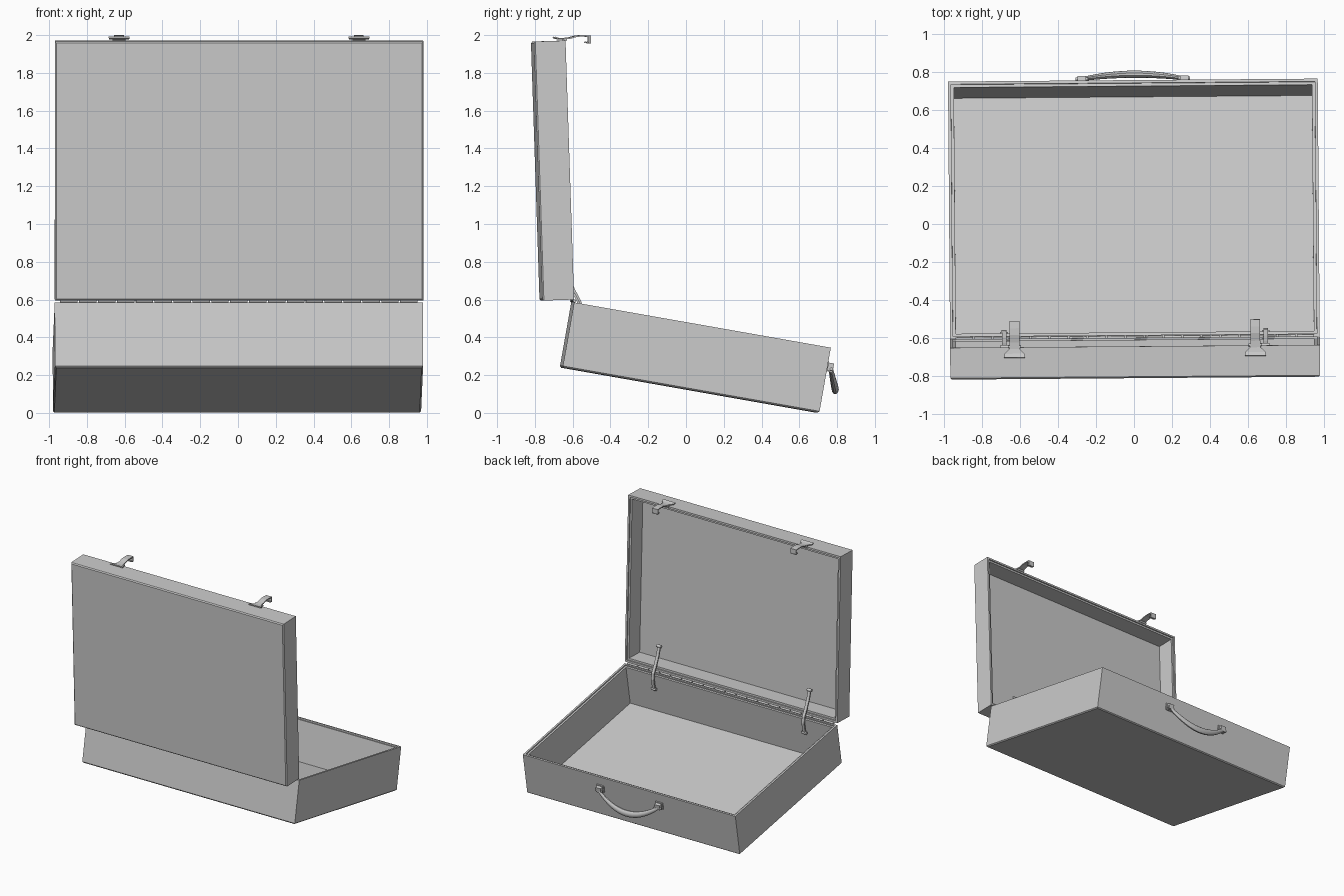
import bpy, bmesh
from math import radians, sin, cos, pi
from mathutils import Matrix, Vector

if "Cube" in bpy.data.objects:
    bpy.data.objects.remove(bpy.data.objects["Cube"])

YAW = Matrix.Rotation(radians(0.45), 4, 'Z')   # whole case sits slightly turned


def finish(name, bm, mat=Matrix(), smooth=False):
    bmesh.ops.transform(bm, matrix=YAW @ mat, verts=bm.verts)
    bmesh.ops.recalc_face_normals(bm, faces=bm.faces)
    me = bpy.data.meshes.new(name)
    bm.to_mesh(me)
    bm.free()
    ob = bpy.data.objects.new(name, me)
    bpy.context.collection.objects.link(ob)
    if smooth:
        bpy.ops.object.select_all(action='DESELECT')
        ob.select_set(True)
        bpy.context.view_layer.objects.active = ob
        bpy.ops.object.shade_smooth_by_angle(angle=radians(40))
    return ob


def box(name, size, mat):
    bm = bmesh.new()
    bmesh.ops.create_cube(bm, size=1, matrix=Matrix.Diagonal((*size, 1)))
    return finish(name, bm, mat)


def rod(name, r, length, loc):
    bm = bmesh.new()
    bmesh.ops.create_cone(bm, cap_ends=True, segments=12, radius1=r, radius2=r, depth=length)
    return finish(name, bm, Matrix.Translation(loc) @ Matrix.Rotation(pi / 2, 4, 'Y'), True)


def tray(name, y0, y1, depth, mat):
    """Open shell with a stepped rim; opening at z = 0."""
    bm = bmesh.new()
    bmesh.ops.create_cube(bm, size=1, matrix=Matrix.Translation((0, (y0 + y1) / 2, -depth / 2))
                          @ Matrix.Diagonal((1.95, y1 - y0, depth, 1)))
    low = [e for e in bm.edges if all(v.co.z < -depth / 2 for v in e.verts)]
    bmesh.ops.bevel(bm, geom=low, offset=0.008, segments=1, affect='EDGES')
    top = max(bm.faces, key=lambda f: f.calc_center_median().z)
    for t, d in ((0.015, 0), (0.0005, -0.01), (0.015, 0), (0.0005, -(depth - 0.025))):
        bmesh.ops.inset_individual(bm, faces=[top], thickness=t, use_even_offset=True)
        for v in top.verts:
            v.co.z += d
    return finish(name, bm, mat)


def loft(name, rings, mat=Matrix(), smooth=False):
    bm = bmesh.new()
    vs = [[bm.verts.new(p) for p in ring] for ring in rings]
    n = len(vs[0])
    for a, b in zip(vs, vs[1:]):
        for i in range(n):
            j = (i + 1) % n
            bm.faces.new((a[i], a[j], b[j], b[i]))
    bm.faces.new(vs[0])
    bm.faces.new(vs[-1][::-1])
    return finish(name, bm, mat, smooth)


def strap(name, x, pts, thick):
    """Flat bent bar following (y, z, half width) points."""
    rings = []
    for i, (y, z, w) in enumerate(pts):
        a, b = pts[max(i - 1, 0)], pts[min(i + 1, len(pts) - 1)]
        n = Vector((0, -(b[1] - a[1]), b[0] - a[0])).normalized() * thick / 2
        c = Vector((x, y, z))
        wx = Vector((w, 0, 0))
        rings.append([c - wx - n, c + wx - n, c + wx + n, c - wx + n])
    return loft(name, rings)


# Case base and open lid
base_m = Matrix.Translation((0, -0.60, 0.585)) @ Matrix.Rotation(radians(-10), 4, 'X')
lid_m = Matrix.Translation((0, -0.60, 0.60)) @ Matrix.Rotation(radians(-88.1), 4, 'X')
tray("case_base", 0, 1.38, 0.35, base_m)
tray("case_lid", -1.372, 0, 0.168, lid_m)

# Long hinge made of knuckles
for i in range(19):
    rod("hinge_knuckle", 0.008, 0.092, ((i - 9) * 0.1, -0.598, 0.593))

for s, side in ((-1, "left"), (1, "right")):
    # Lid stays bridging lid and base
    strap(side + "_lid_stay", s * 0.69,
          [(-0.648, 0.79, 0.012), (-0.628, 0.72, 0.012), (-0.598, 0.65, 0.012),
           (-0.566, 0.59, 0.012), (-0.560, 0.54, 0.012), (-0.576, 0.45, 0.012)], 0.012)
    rod(side + "_stay_lid_pin", 0.012, 0.04, (s * 0.69, -0.645, 0.785))
    rod(side + "_stay_base_pin", 0.012, 0.04, (s * 0.69, -0.576, 0.455))

    # Latch on the free edge of the lid: flared tab, strap and hook
    strap(side + "_latch", s * 0.635,
          [(-0.70, 1.988, 0.055), (-0.68, 1.982, 0.053), (-0.655, 1.980, 0.028),
           (-0.62, 1.984, 0.026), (-0.58, 1.995, 0.026), (-0.545, 1.996, 0.026),
           (-0.508, 1.994, 0.026)], 0.008)
    strap(side + "_latch_hook", s * 0.635,
          [(-0.512, 1.996, 0.026), (-0.512, 1.957, 0.026)], 0.008)
    strap(side + "_latch_lip", s * 0.635,
          [(-0.508, 1.958, 0.026), (-0.533, 1.963, 0.026)], 0.007)
    rod(side + "_latch_pivot", 0.008, 0.07, (s * 0.635, -0.642, 1.976))

    # Handle mounts on the base front wall
    plate_m = base_m @ Matrix.Translation((s * 0.27, 1.384, -0.10))
    box(side + "_handle_plate", (0.065, 0.010, 0.055), plate_m)
    box(side + "_handle_mount", (0.045, 0.03, 0.042), plate_m @ Matrix.Translation((0, 0.018, 0)))
    rod(side + "_handle_pin", 0.009, 0.065, (s * 0.27, 0.767, 0.232))

# Curved carrying handle hanging from the mounts
rings = []
for i in range(17):
    t = (i - 8) / 8
    y, z = 0.790 - 0.024 * t * t, 0.125 + 0.105 * t * t
    hy, hz = 0.019 - 0.009 * t * t, 0.027 - 0.010 * t * t
    rings.append([(t * 0.27, y + hy * cos(k * pi / 5), z + hz * sin(k * pi / 5))
                  for k in range(10)])
loft("carry_handle", rings, smooth=True)
